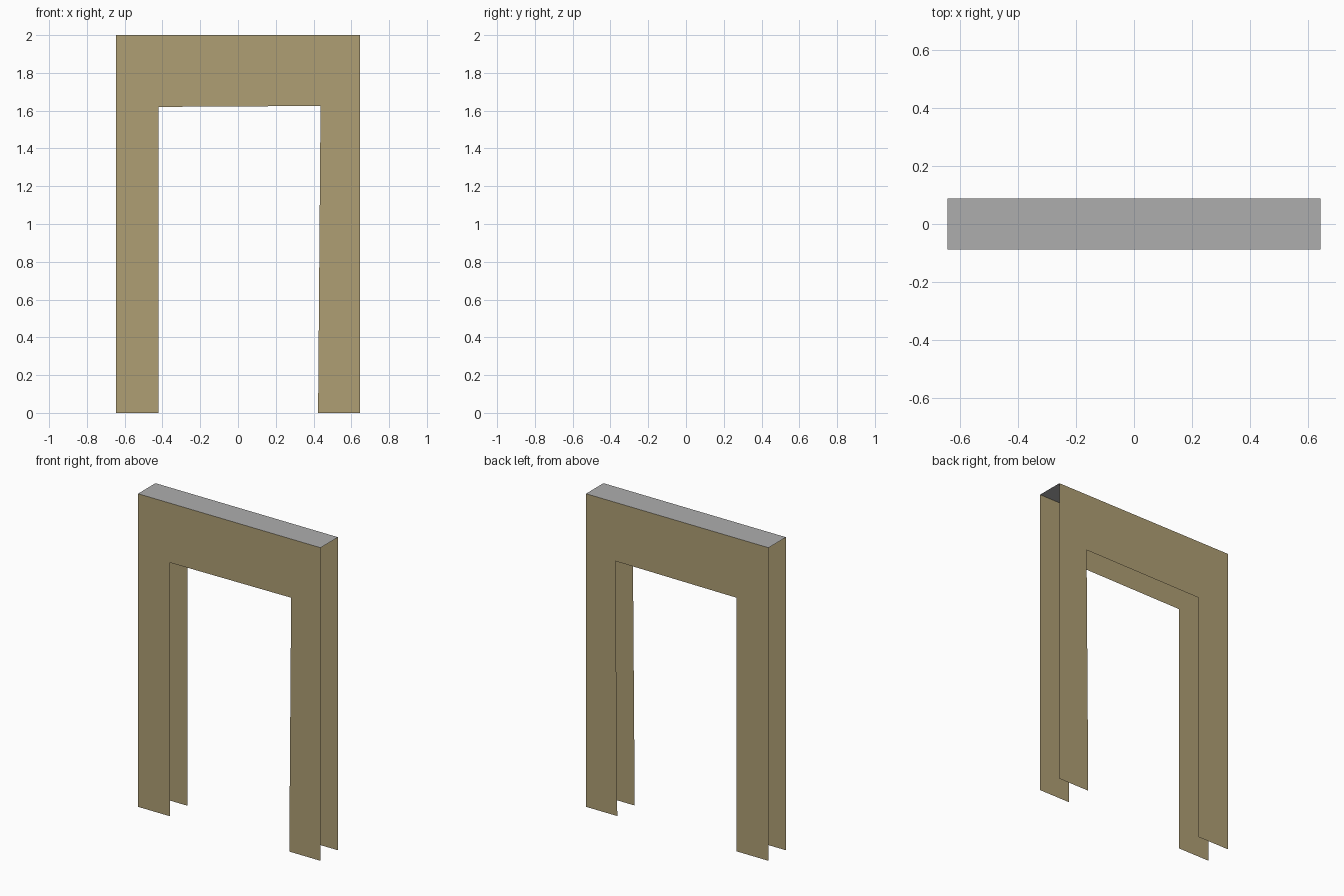
import bpy

if "Cube" in bpy.data.objects:
    bpy.data.objects.remove(bpy.data.objects["Cube"])

HALF_W, HALF_D, TOP = 0.645, 0.088, 2.0


def material(name, colour):
    mat = bpy.data.materials.new(name)
    mat.diffuse_color = (*colour, 1)
    mat.use_nodes = True
    mat.node_tree.nodes["Principled BSDF"].inputs["Base Color"].default_value = mat.diffuse_color
    return mat


def sheet(name, points, faces, mat):
    mesh = bpy.data.meshes.new(name)
    mesh.from_pydata(points, [], faces)
    mesh.materials.append(mat)
    obj = bpy.data.objects.new(name, mesh)
    bpy.context.collection.objects.link(obj)


tan = material("tan_wood", (0.43, 0.345, 0.175))
grey = material("grey_top", (0.42, 0.42, 0.42))

# Frame outline (x, z), slightly crooked on the inside of the doorway
outline = [(-HALF_W, 0), (-0.42, 0), (-0.42, 1.62), (0.437, 1.625),
           (0.424, 0), (HALF_W, 0), (HALF_W, TOP), (-HALF_W, TOP)]

# Front and back frame sheets, open at the sides and inside the doorway
quads = [(0, 1, 2, 7), (2, 3, 6, 7), (3, 4, 5, 6)]
for name, y in (("front_frame", -HALF_D), ("back_frame", HALF_D)):
    faces = quads if y < 0 else [q[::-1] for q in quads]
    sheet(name, [(x, y, z) for x, z in outline], faces, tan)

# Top cap
sheet("top_cap", [(-HALF_W, -HALF_D, TOP), (HALF_W, -HALF_D, TOP),
                  (HALF_W, HALF_D, TOP), (-HALF_W, HALF_D, TOP)],
      [(0, 1, 2, 3)], grey)
